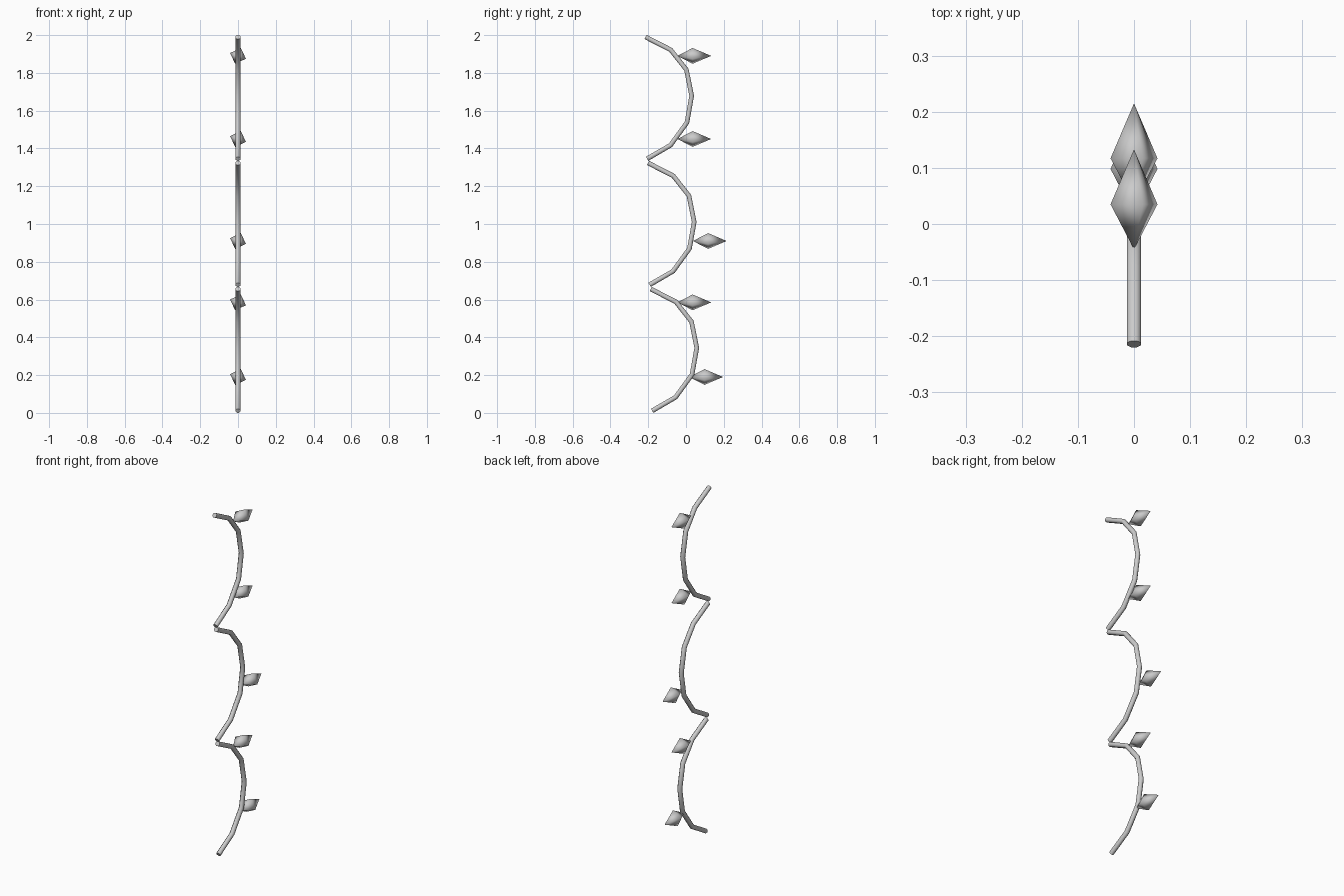
import bpy, bmesh, math
from mathutils import Vector

if "Cube" in bpy.data.objects:
    bpy.data.objects.remove(bpy.data.objects["Cube"])

# one bowed stem segment in the y-z plane, swept with a thin round section
ARC = [(-.179, .011), (-.055, .083), (.032, .203), (.057, .344),
       (.029, .483), (-.054, .588), (-.187, .656)]


def smooth(obj, angle):
    bpy.ops.object.select_all(action='DESELECT')
    obj.select_set(True)
    bpy.context.view_layer.objects.active = obj
    bpy.ops.object.shade_smooth_by_angle(angle=math.radians(angle))


def make_mesh(name, bm, angle):
    bmesh.ops.recalc_face_normals(bm, faces=bm.faces)
    me = bpy.data.meshes.new(name)
    bm.to_mesh(me)
    bm.free()
    obj = bpy.data.objects.new(name, me)
    bpy.context.collection.objects.link(obj)
    smooth(obj, angle)


def stem(name, pts, r=.0135, sides=8):
    bm = bmesh.new()
    rings = []
    for i, p in enumerate(pts):
        a, b = pts[max(i - 1, 0)], pts[min(i + 1, len(pts) - 1)]
        t = (b - a).normalized()
        n = Vector((0, t.z, -t.y))
        ring = []
        for k in range(sides):
            w = 2 * math.pi * (k + .5) / sides
            ring.append(bm.verts.new(p + r * (Vector((1, 0, 0)) * math.cos(w) + n * math.sin(w))))
        rings.append(ring)
    for r0, r1 in zip(rings, rings[1:]):
        for k in range(sides):
            j = (k + 1) % sides
            bm.faces.new((r0[k], r0[j], r1[j], r1[k]))
    bm.faces.new(rings[0])
    bm.faces.new(rings[-1])
    make_mesh(name, bm, 50)


def leaf(name, y, z, tilt, r=.0445):
    # four-sided spindle pointing backwards along y
    bm = bmesh.new()
    back = bm.verts.new((0, y - .08, z))
    tip = bm.verts.new((0, y + .098, z))
    ring = []
    for k in range(4):
        w = math.radians(tilt + 90 * k)
        ring.append(bm.verts.new((r * math.cos(w), y, z + r * math.sin(w))))
    for k in range(4):
        j = (k + 1) % 4
        bm.faces.new((ring[k], ring[j], back))
        bm.faces.new((ring[j], ring[k], tip))
    make_mesh(name, bm, 100)


# three stems, each leaning slightly forward of the one below
for i in range(3):
    stem(f"stem_{i + 1}", [Vector((0, y - .0135 * i, z + .667 * i)) for y, z in ARC])

# leaves on the outside of the bows
LEAVES = [(.098, .19, -20), (.035, .585, -20), (.117, .91, -20),
          (.035, 1.45, -20), (.035, 1.89, -20)]
for i, (y, z, tilt) in enumerate(LEAVES):
    leaf(f"leaf_{i + 1}", y, z, tilt)
